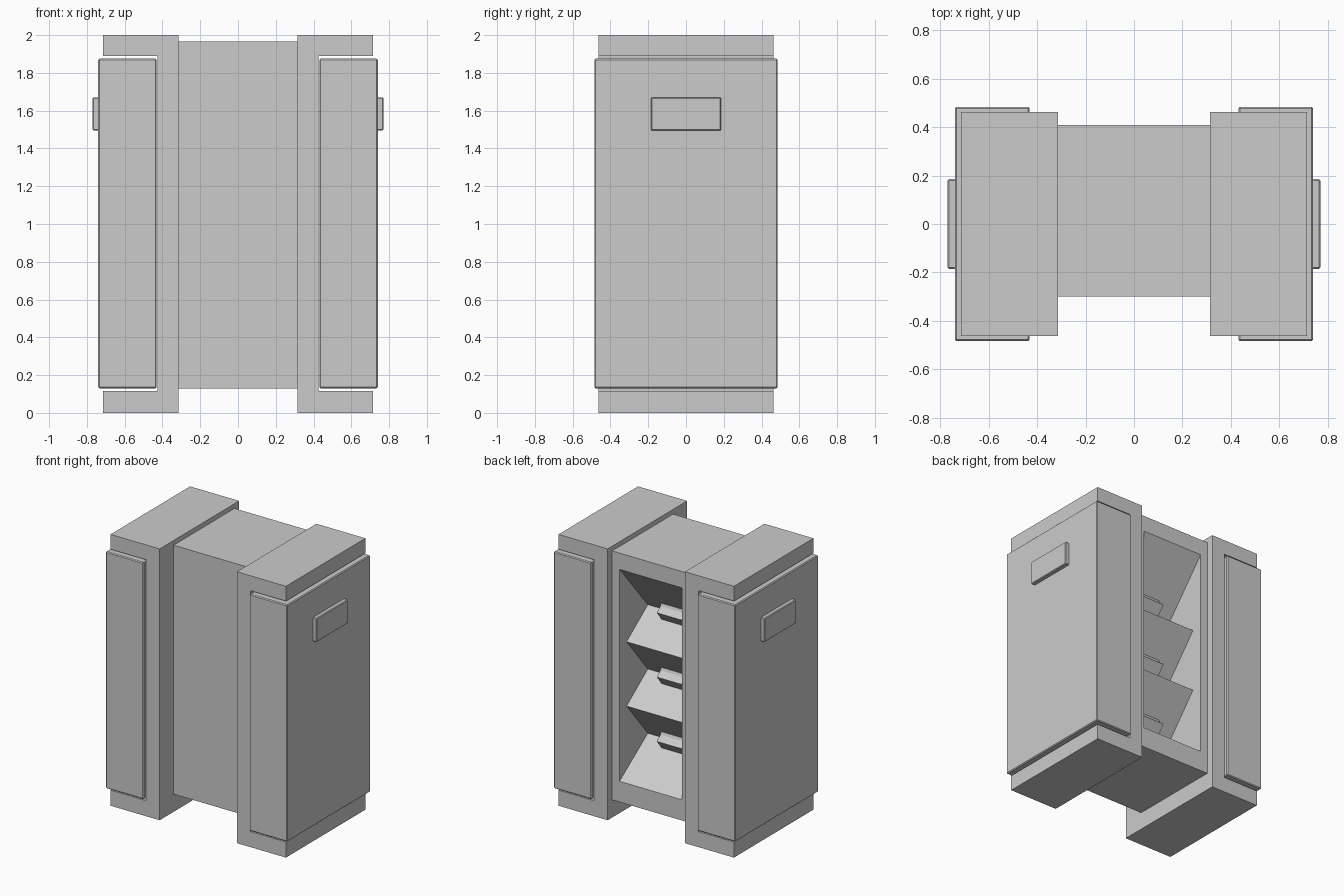
import bpy, bmesh

if "Cube" in bpy.data.objects:
    bpy.data.objects.remove(bpy.data.objects["Cube"])


def prism(name, profile, axis, a, b):
    """Extrude a closed 2D profile along 'x' (profile is y,z) or 'y' (profile is x,z)."""
    bm = bmesh.new()
    place = (lambda p, t: (t, p[0], p[1])) if axis == 'x' else (lambda p, t: (p[0], t, p[1]))
    lo = [bm.verts.new(place(p, a)) for p in profile]
    hi = [bm.verts.new(place(p, b)) for p in profile]
    n = len(profile)
    bm.faces.new(lo)
    bm.faces.new(hi)
    for i in range(n):
        j = (i + 1) % n
        bm.faces.new((lo[i], lo[j], hi[j], hi[i]))
    bmesh.ops.recalc_face_normals(bm, faces=bm.faces)
    me = bpy.data.meshes.new(name)
    bm.to_mesh(me)
    bm.free()
    ob = bpy.data.objects.new(name, me)
    bpy.context.collection.objects.link(ob)
    return ob


def box(name, x0, x1, y0, y1, z0, z1, bevel=0):
    ob = prism(name, [(x0, z0), (x1, z0), (x1, z1), (x0, z1)], 'y', y0, y1)
    if bevel:
        mod = ob.modifiers.new("Bevel", 'BEVEL')
        mod.width = bevel
        mod.segments = 1
    return ob


# Central cabinet with a recessed, zigzag back
VALLEY, RIDGE, BACK, STEP = 0.08, 0.328, 0.41, 0.474
body = box("cabinet_body", -0.315, 0.315, -0.30, BACK, 0.13, 1.965)
zigzag = [(BACK + 0.1, 1.845), (BACK, 1.845)]
for i in range(3):
    zigzag.append((VALLEY, 1.459 - i * STEP))
    if i < 2:
        zigzag.append((RIDGE, 1.28 - i * STEP))
zigzag += [(BACK, 0.283), (BACK + 0.1, 0.283)]
cutter = prism("recess_cutter", zigzag, 'x', -0.255, 0.255)
cutter.hide_render = True
cutter.hide_viewport = True
cut = body.modifiers.new("Recess", 'BOOLEAN')
cut.operation = 'DIFFERENCE'
cut.solver = 'EXACT'
cut.object = cutter

# Small blocks tucked into each valley
for i in range(3):
    z = 1.459 - i * STEP
    prism(f"shelf_tab_{i + 1}",
          [(VALLEY - 0.02, z), (0.138, z - 0.047), (0.197, z + 0.026), (0.155, z + 0.06),
           (0.145, z + 0.085)], 'x', -0.10, 0.10)

# Side pillars: C-shaped frame, inset panel and handle on each side
for side, s in (("left", -1), ("right", 1)):
    c_shape = [(0.315, 0), (0.715, 0), (0.715, 0.115), (0.425, 0.115),
               (0.425, 1.89), (0.715, 1.89), (0.715, 2), (0.315, 2)]
    prism(f"{side}_pillar", [(s * x, z) for x, z in c_shape], 'y', -0.463, 0.463)
    box(f"{side}_panel", s * 0.432, s * 0.74, -0.484, 0.484, 0.13, 1.875, 0.006)
    box(f"{side}_handle", s * 0.73, s * 0.77, -0.185, 0.185, 1.495, 1.67, 0.005)
